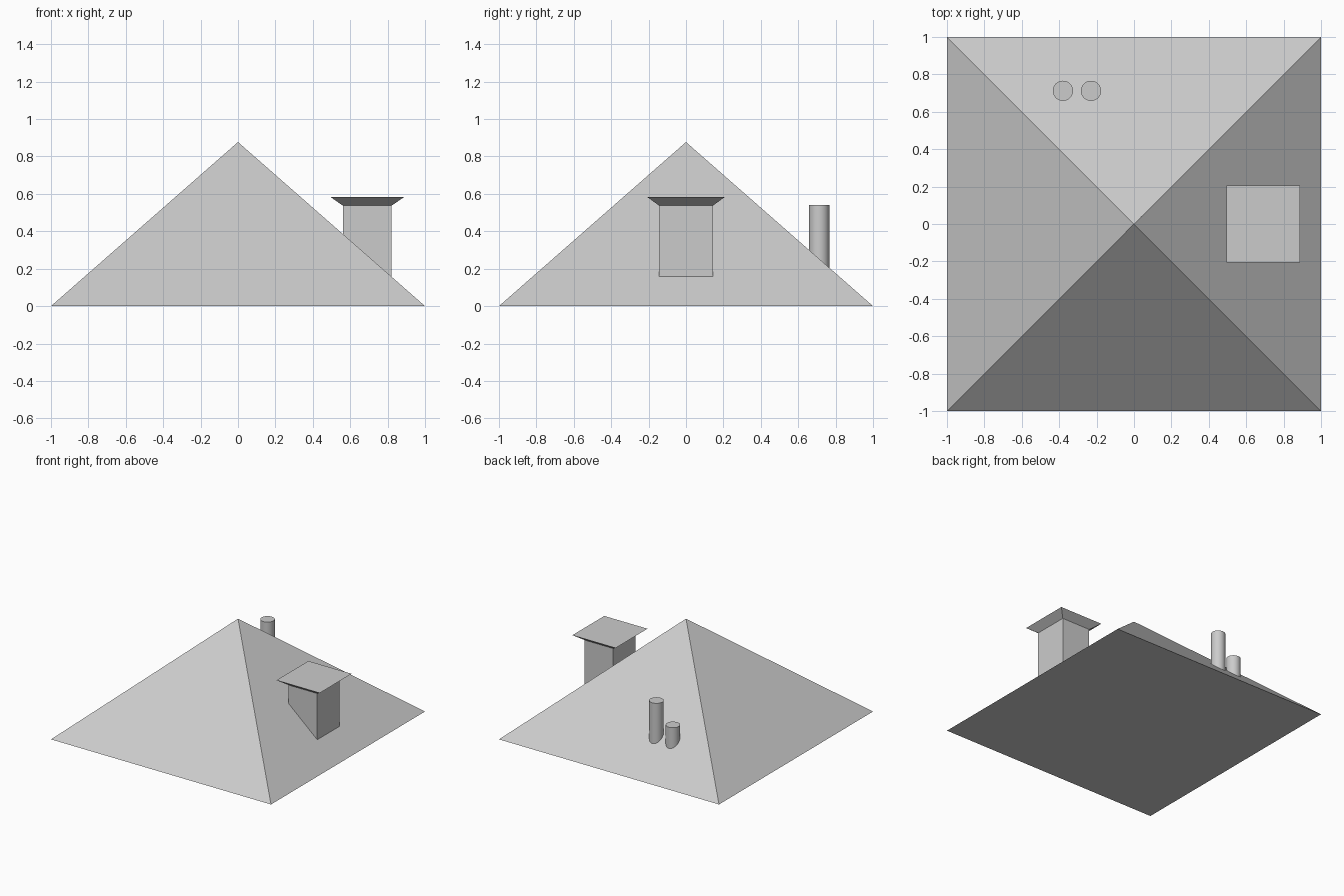
import bpy, bmesh
from math import radians

if "Cube" in bpy.data.objects:
    bpy.data.objects.remove(bpy.data.objects["Cube"])


def frustum(name, low, high, z0, z1):
    """Solid between two rectangles given as (x0, x1, y0, y1); high may be a point (x, y)."""
    def ring(r, z):
        if len(r) == 2:
            return [bm.verts.new((r[0], r[1], z))]
        x0, x1, y0, y1 = r
        return [bm.verts.new((x, y, z)) for x, y in ((x0, y0), (x1, y0), (x1, y1), (x0, y1))]
    bm = bmesh.new()
    ring(low, z0)
    ring(high, z1)
    hull = bmesh.ops.convex_hull(bm, input=bm.verts[:])
    bmesh.ops.dissolve_limit(bm, angle_limit=radians(1), verts=bm.verts[:], edges=bm.edges[:])
    bmesh.ops.recalc_face_normals(bm, faces=bm.faces[:])
    mesh = bpy.data.meshes.new(name)
    bm.to_mesh(mesh)
    bm.free()
    obj = bpy.data.objects.new(name, mesh)
    bpy.context.collection.objects.link(obj)
    return obj


def pipe(name, x, y, radius, z0, z1):
    bpy.ops.mesh.primitive_cylinder_add(vertices=32, radius=radius, depth=z1 - z0,
                                        location=(x, y, (z0 + z1) / 2))
    bpy.context.object.name = name
    bpy.ops.object.shade_smooth_by_angle(angle=radians(30))


# Pyramid roof
frustum("roof", (-1, 1, -1, 1), (0, 0), 0, 0.877)

# Chimney stack and its flared cap
stack = (0.561, 0.821, -0.144, 0.144)
frustum("chimney_stack", stack, stack, 0.155, 0.537)
frustum("chimney_cap", stack, (0.495, 0.888, -0.207, 0.207), 0.537, 0.583)

# Vent pipes on the back slope
pipe("tall_vent_pipe", -0.23, 0.712, 0.054, 0.2, 0.54)
pipe("short_vent_pipe", -0.38, 0.712, 0.054, 0.2, 0.38)
